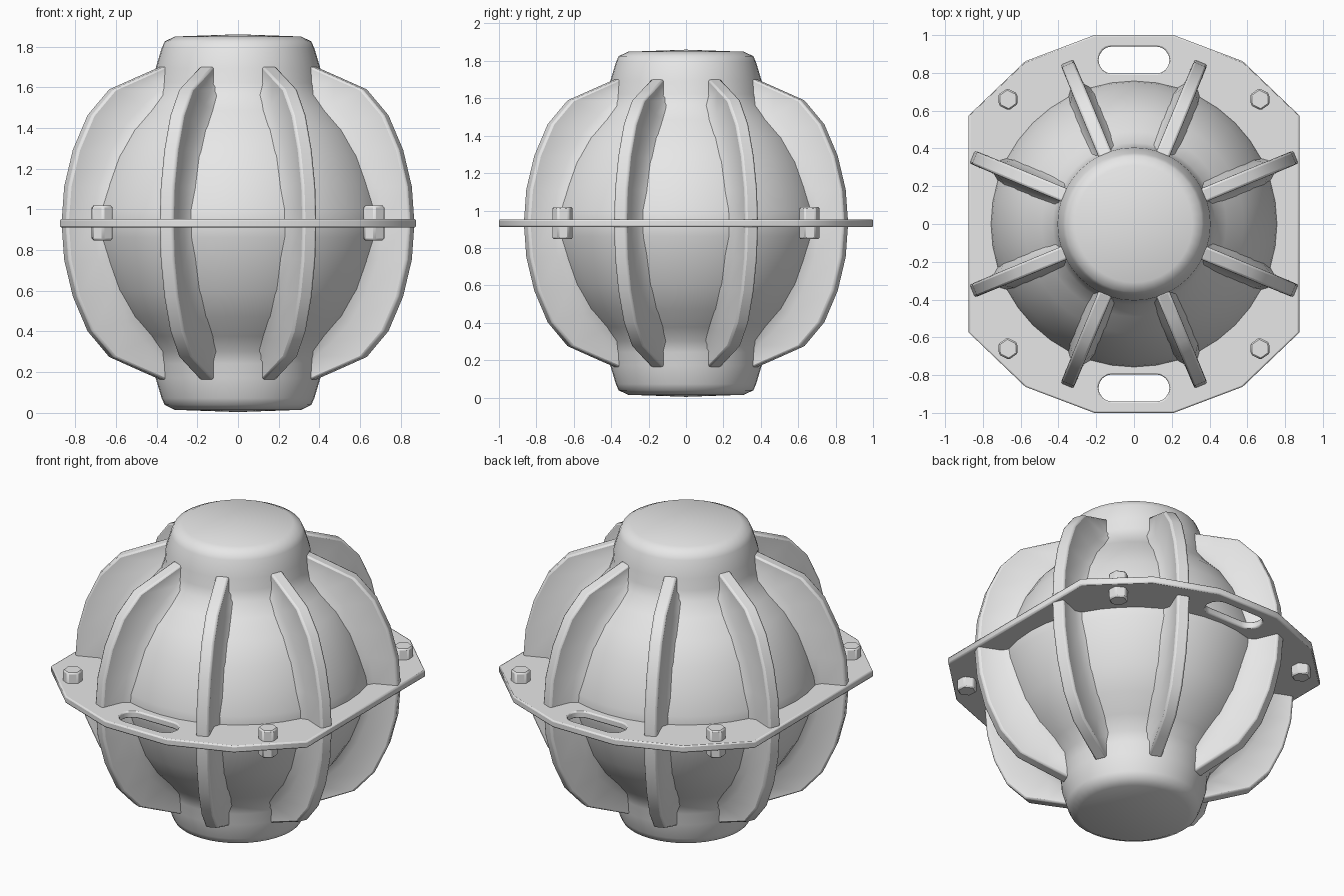
import bpy, bmesh, math
from mathutils import Matrix, Vector

old = bpy.data.objects.get("Cube")
if old:
    bpy.data.objects.remove(old)

MID = 0.932  # height of the split plane

metal = bpy.data.materials.new("plain_grey")
metal.use_nodes = True
GREY = (0.8, 0.8, 0.8, 1)
metal.diffuse_color = GREY
metal.node_tree.nodes["Principled BSDF"].inputs["Base Color"].default_value = GREY


def finish(name, bm, bevel=0, segments=2, angle=60):
    """Turn a bmesh into a smooth shaded object, optionally bevelled."""
    bmesh.ops.recalc_face_normals(bm, faces=bm.faces[:])
    mesh = bpy.data.meshes.new(name)
    bm.to_mesh(mesh)
    bm.free()
    mesh.materials.append(metal)
    ob = bpy.data.objects.new(name, mesh)
    bpy.context.collection.objects.link(ob)
    if bevel:
        mod = ob.modifiers.new("Bevel", 'BEVEL')
        mod.width = bevel
        mod.segments = segments
        mod.limit_method = 'ANGLE'
        mod.angle_limit = math.radians(58)
    bpy.ops.object.select_all(action='DESELECT')
    ob.select_set(True)
    bpy.context.view_layer.objects.active = ob
    bpy.ops.object.shade_smooth_by_angle(angle=math.radians(angle))


def mirrored(points):
    """Repeat an upper half profile below the split."""
    return [(r, -h) for r, h in reversed(points[1:])] + points


# Round body with a collar at each end: (radius, height above the split)
half = [(0.76, 0), (0.75, 0.07), (0.715, 0.19), (0.66, 0.33), (0.58, 0.46),
        (0.49, 0.555), (0.43, 0.63), (0.41, 0.69), (0.405, 0.76), (0.375, 0.86),
        (0.36, 0.893), (0.31, 0.917), (0, 0.928)]
bm = bmesh.new()
verts = [bm.verts.new((r, 0, MID + h)) for r, h in mirrored(half)]
edges = [bm.edges.new(pair) for pair in zip(verts, verts[1:])]
bmesh.ops.spin(bm, geom=verts + edges, cent=(0, 0, 0), axis=(0, 0, 1),
               angle=math.tau, steps=40, use_duplicate=False)
bmesh.ops.remove_doubles(bm, verts=bm.verts[:], dist=0.0005)
finish("body", bm)

# Eight ribs, each with a flared foot that blends into the body
outer = [(0.928, 0), (0.914, 0.18), (0.868, 0.36), (0.79, 0.53),
         (0.675, 0.657), (0.535, 0.715), (0.395, 0.772)]
foot = [(0.737, 0), (0.70, 0.18), (0.625, 0.35), (0.545, 0.47),
        (0.46, 0.55), (0.395, 0.63), (0.375, 0.70)]
for i in range(8):
    bm = bmesh.new()
    rings = []
    for a, b in zip(mirrored(outer), mirrored(foot)):
        tip, base = Vector((a[0], 0, MID + a[1])), Vector((b[0], 0, MID + b[1]))
        section = [(tip, 0.037), (base.lerp(tip, 0.28), 0.038), (base, 0.08)]
        ring = [p + Vector((0, w, 0)) for p, w in section]
        ring += [p - Vector((0, w, 0)) for p, w in reversed(section)]
        rings.append([bm.verts.new(p) for p in ring])
    for a, b in zip(rings, rings[1:]):
        for k in range(6):
            n = (k + 1) % 6
            bm.faces.new((a[k], a[n], b[n], b[k]))
    bm.faces.new(rings[0])
    bm.faces.new(rings[-1])
    turn = Matrix.Rotation(math.radians(22.5 + 45 * i), 4, 'Z')
    bmesh.ops.transform(bm, matrix=turn, verts=bm.verts[:])
    finish(f"rib_{i + 1}", bm, bevel=0.012)

# Twelve-sided flange plate with a rounded handle slot at the front and back
quarter = [(0.875, 0.575), (0.575, 0.862), (0.21, 1.0)]
outline = quarter + [(-x, y) for x, y in reversed(quarter)]
outline += [(-x, -y) for x, y in outline]


def slot(cy, radius=0.072, reach=0.116, steps=8):
    points = []
    for side in (1, -1):
        for k in range(steps + 1):
            a = math.pi * k / steps - math.pi / 2
            points.append((side * (reach + radius * math.cos(a)),
                           cy + side * radius * math.sin(a)))
    return points


bm = bmesh.new()
rim = []
for loop in (outline, slot(0.868), slot(-0.868)):
    vs = [bm.verts.new((x, y, 0.911)) for x, y in loop]
    rim += [bm.edges.new((vs[k - 1], vs[k])) for k in range(len(vs))]
bmesh.ops.triangle_fill(bm, use_beauty=True, use_dissolve=False,
                        edges=rim, normal=(0, 0, 1))
ext = bmesh.ops.extrude_face_region(bm, geom=bm.faces[:])
bmesh.ops.translate(bm, vec=Vector((0, 0, 0.042)),
                    verts=[g for g in ext["geom"] if isinstance(g, bmesh.types.BMVert)])
finish("flange", bm, bevel=0.008)

# Hexagonal bolts through the flange corners
for sx, lr in ((1, "left"), (-1, "right")):
    for sy, fb in ((-1, "front"), (1, "back")):
        bm = bmesh.new()
        place = (Matrix.Translation((sx * 0.667, sy * 0.66, 0.933))
                 @ Matrix.Rotation(math.radians(4), 4, 'Z'))
        bmesh.ops.create_cone(bm, cap_ends=True, segments=6, radius1=0.058,
                              radius2=0.058, depth=0.17, matrix=place)
        finish(f"bolt_{fb}_{lr}", bm, bevel=0.008, segments=1, angle=50)
